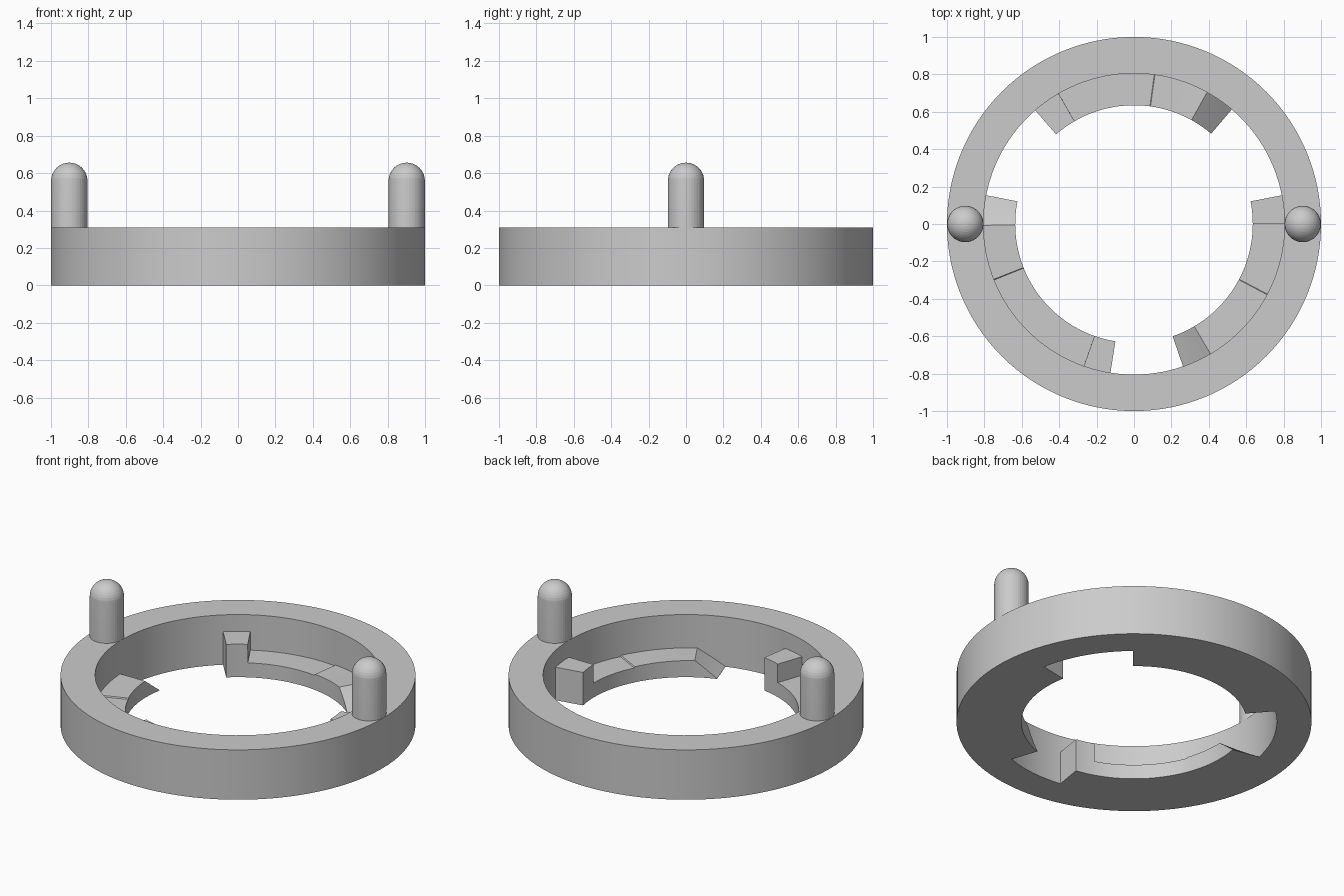
import bpy, bmesh, math
from mathutils import Matrix

if "Cube" in bpy.data.objects:
    bpy.data.objects.remove(bpy.data.objects["Cube"])

OUTER, INNER, TAB_INNER, HEIGHT = 1.0, 0.805, 0.635, 0.31
STOP_TOP, LAND = 0.205, 0.09

grey = bpy.data.materials.new("plain_grey")
grey.use_nodes = True
colour = (0.6, 0.6, 0.6, 1)
grey.diffuse_color = colour
grey.node_tree.nodes["Principled BSDF"].inputs["Base Color"].default_value = colour


def finish(bm, name):
    bmesh.ops.recalc_face_normals(bm, faces=bm.faces)
    mesh = bpy.data.meshes.new(name)
    bm.to_mesh(mesh)
    bm.free()
    mesh.materials.append(grey)
    obj = bpy.data.objects.new(name, mesh)
    bpy.context.collection.objects.link(obj)
    bpy.ops.object.select_all(action='DESELECT')
    obj.select_set(True)
    bpy.context.view_layer.objects.active = obj
    bpy.ops.object.shade_smooth_by_angle(angle=math.radians(8))
    return obj


def lathe(name, profile, steps, x=0, closed=True):
    """Spin a radius/height profile around z."""
    bm = bmesh.new()
    verts = [bm.verts.new((r, 0, z)) for r, z in profile]
    pairs = list(zip(verts, verts[1:]))
    if closed:
        pairs.append((verts[-1], verts[0]))
    edges = [bm.edges.new(p) for p in pairs]
    bmesh.ops.spin(bm, geom=verts + edges, cent=(0, 0, 0), axis=(0, 0, 1),
                   angle=math.tau, steps=steps)
    bmesh.ops.remove_doubles(bm, verts=bm.verts, dist=1e-5)
    bmesh.ops.translate(bm, verts=bm.verts, vec=(x, 0, 0))
    return finish(bm, name)


def tab(name, turn, heights):
    """Curved ledge whose top follows (angle, height) points."""
    columns = []
    for (a0, h0), (a1, h1) in zip(heights, heights[1:]):
        n = max(1, round((a1 - a0) / 2.8))
        columns += [(a0 + (a1 - a0) * i / n, h0 + (h1 - h0) * i / n) for i in range(n)]
    columns.append(heights[-1])
    bm = bmesh.new()
    loops = []
    for angle, h in columns:
        a = math.radians(angle + turn)
        section = [(TAB_INNER, 0), (INNER + 0.001, 0), (INNER + 0.001, h), (TAB_INNER, h)]
        loops.append([bm.verts.new((r * math.cos(a), r * math.sin(a), z)) for r, z in section])
    for one, two in zip(loops, loops[1:]):
        for i in range(4):
            j = (i + 1) % 4
            bm.faces.new((one[i], one[j], two[j], two[i]))
    bm.faces.new(loops[0])
    bm.faces.new(loops[-1])
    return finish(bm, name)


# Main ring
lathe("ring", [(INNER, 0), (OUTER, 0), (OUTER, HEIGHT), (INNER, HEIGHT)], 128)

# Round-topped pins standing on the rim
PIN_R, PIN_TOP = 0.097, 0.656
dome = [(PIN_R * math.cos(math.pi / 2 * i / 10),
         PIN_TOP - PIN_R + PIN_R * math.sin(math.pi / 2 * i / 10)) for i in range(10)]
for side, x in (("left", 0.902), ("right", -0.902)):
    lathe(side + "_pin", [(0, HEIGHT - 0.02), (PIN_R, HEIGHT - 0.02)] + dome + [(0, PIN_TOP)],
          40, x, closed=False)

# Locking ledges: lead-in ramp, gentle slope, landing and end stop
# (turn, end of slope, start of stop, end of stop)
ledges = {"back_tab": (49.5, 32.5, 70.5, 81.5),
          "right_tab": (169, 32.5, 81.5, 92),
          "left_tab": (289, 43, 71, 82)}
for name, (turn, slope_end, stop, end) in ledges.items():
    tab(name, turn, [(0, 0.002), (11.5, 0.104), (slope_end, 0.097), (slope_end + 0.3, LAND),
                     (stop, LAND), (stop + 0.05, STOP_TOP), (end, STOP_TOP)])
